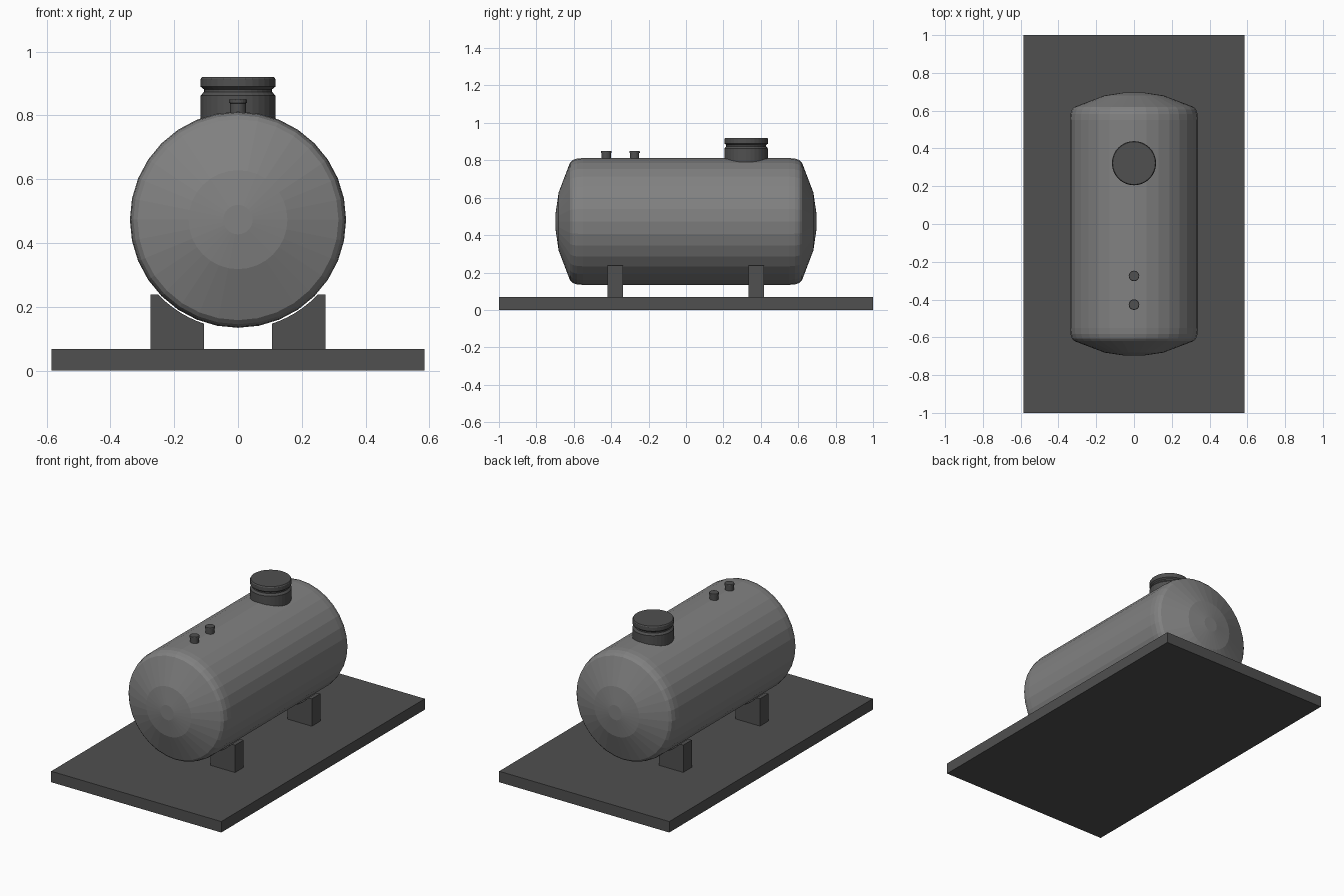
import bpy, bmesh
from math import sin, cos, pi, sqrt

if "Cube" in bpy.data.objects:
    bpy.data.objects.remove(bpy.data.objects["Cube"])


def material(name, v):
    m = bpy.data.materials.new(name)
    m.diffuse_color = (v, v, v, 1)
    m.use_nodes = True
    m.node_tree.nodes["Principled BSDF"].inputs["Base Color"].default_value = m.diffuse_color
    return m


LIGHT, DARK = material("tank_grey", 0.22), material("dark_grey", 0.08)


def finish(bm, name, mat):
    bmesh.ops.recalc_face_normals(bm, faces=bm.faces)
    me = bpy.data.meshes.new(name)
    bm.to_mesh(me)
    bm.free()
    me.materials.append(mat)
    ob = bpy.data.objects.new(name, me)
    bpy.context.collection.objects.link(ob)
    return ob


def lathe(name, profile, place, mat, sides=32):
    """Closed solid of revolution; profile = (radius, axial position)."""
    bm = bmesh.new()
    rings = []
    for r, h in profile:
        rings.append([bm.verts.new(place(r * cos(2 * pi * i / sides),
                                         r * sin(2 * pi * i / sides), h))
                      for i in range(sides)])
    for a, b in zip(rings, rings[1:]):
        for i in range(sides):
            j = (i + 1) % sides
            bm.faces.new((a[i], a[j], b[j], b[i]))
    bm.faces.new(rings[0])
    bm.faces.new(rings[-1])
    return finish(bm, name, mat)


def prism(name, outline, y0, y1, mat):
    """Extrude an xz outline along y."""
    bm = bmesh.new()
    f = bm.faces.new([bm.verts.new((x, y0, z)) for x, z in outline])
    ext = bmesh.ops.extrude_face_region(bm, geom=[f])["geom"]
    bmesh.ops.translate(bm, vec=(0, y1 - y0, 0),
                        verts=[v for v in ext if isinstance(v, bmesh.types.BMVert)])
    return finish(bm, name, mat)


AXIS_Z, BASE_TOP = 0.473, 0.068

# base slab
prism("base_slab", [(-0.585, 0), (0.585, 0), (0.585, BASE_TOP), (-0.585, BASE_TOP)],
      -1, 1, DARK)

# horizontal tank with dished ends
half = [(0.339, 0.55), (0.336, 0.583), (0.328, 0.607), (0.315, 0.62),
        (0.155, 0.681), (0.046, 0.697)]
lathe("tank", [(r, -y) for r, y in reversed(half)] + half,
      lambda a, b, h: (a, h, AXIS_Z + b), LIGHT)

# four saddle feet, cut to the tank curve
CR, FOOT_TOP = 0.343, 0.238
x_in, x_out = 0.106, 0.274
x_arc = sqrt(CR ** 2 - (AXIS_Z - FOOT_TOP) ** 2)
arc = [x_in + (x_arc - x_in) * i / 6 for i in range(7)]
for side, s in (("left", -1), ("right", 1)):
    outline = [(s * x, AXIS_Z - sqrt(CR ** 2 - x * x)) for x in arc]
    outline += [(s * x_out, FOOT_TOP), (s * x_out, BASE_TOP), (s * x_in, BASE_TOP)]
    for end, y in (("front", -0.378), ("back", 0.376)):
        prism(f"{end}_{side}_saddle", outline, y - 0.042, y + 0.042, DARK)

# manhole neck and lid
lathe("manhole", [(0.117, 0.76), (0.117, 0.862), (0.107, 0.874), (0.107, 0.882),
                  (0.117, 0.89), (0.117, 0.914), (0.113, 0.92)],
      lambda a, b, h: (a, 0.322 + b, h), DARK)

# two small capped pipes
for name, y in (("front_pipe", -0.427), ("rear_pipe", -0.275)):
    lathe(name, [(0.025, 0.79), (0.025, 0.838), (0.028, 0.839), (0.028, 0.848),
                 (0.026, 0.851)],
          lambda a, b, h: (a, y + b, h), DARK, 20)
